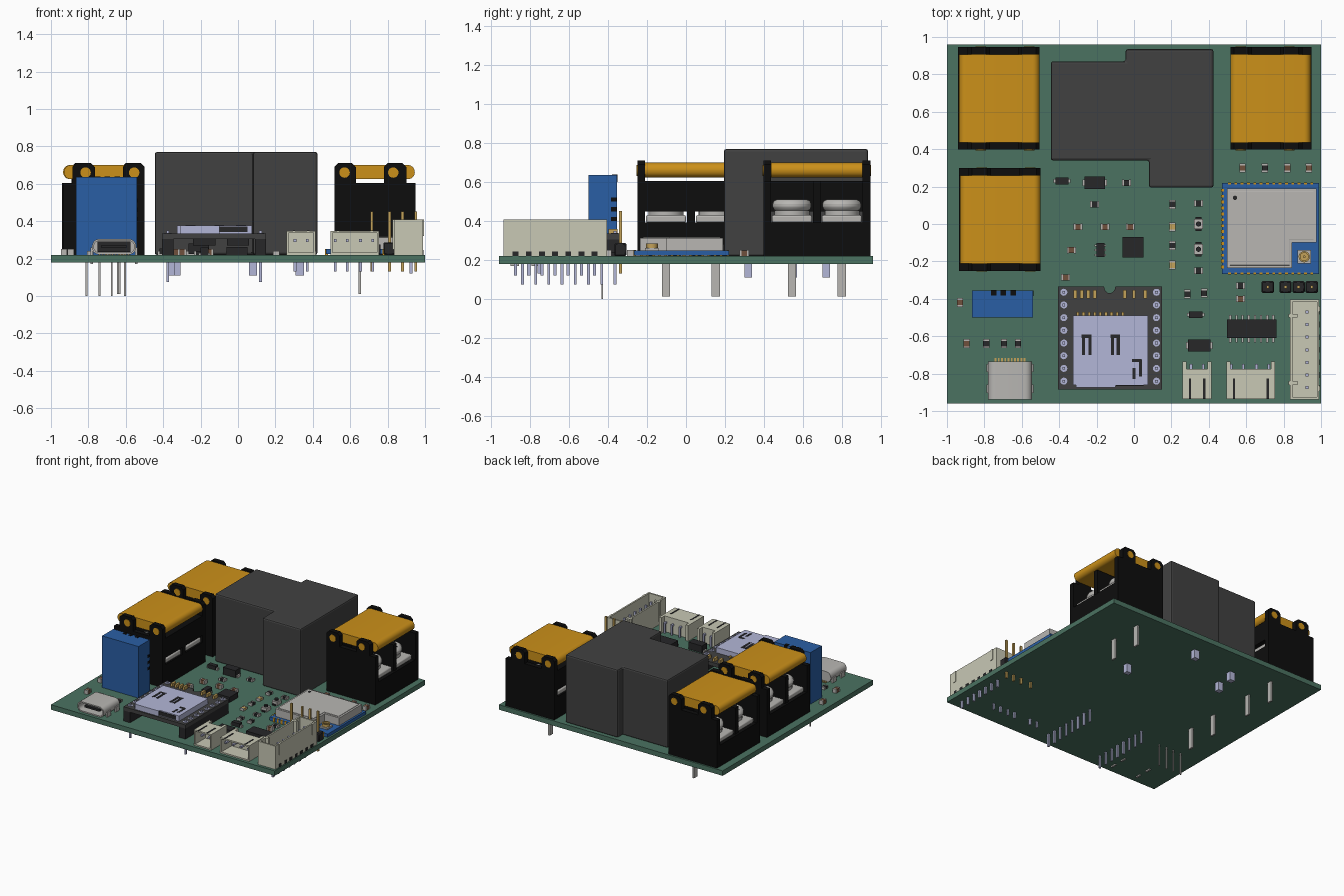
import bpy, bmesh, math

if "Cube" in bpy.data.objects:
    bpy.data.objects.remove(bpy.data.objects["Cube"])

def mat(name, r, g, b):
    m = bpy.data.materials.new(name)
    m.diffuse_color = (r, g, b, 1)
    m.use_nodes = True
    m.node_tree.nodes["Principled BSDF"].inputs["Base Color"].default_value = m.diffuse_color
    return m

GREEN = mat("green", .07, .17, .12)
BLACK = mat("black", .004, .004, .004)
CHIP = mat("chip", .02, .02, .022)
DARK = mat("dark_grey", .053, .053, .053)
ORANGE = mat("orange", .60, .28, .01)
BLUE = mat("blue", .023, .114, .376)
BEIGE = mat("beige", .58, .58, .46)
SILVER = mat("silver", .48, .47, .45)
LAV = mat("pale_metal", .45, .47, .68)
GOLD = mat("gold", .55, .36, .10)
BROWN = mat("brown", .16, .08, .045)
TOP, BOT = .22, .18          # board faces
smooth = []

def finish(name, bm, m, bevel=0, seg=2, soft=False):
    bmesh.ops.recalc_face_normals(bm, faces=bm.faces)
    me = bpy.data.meshes.new(name)
    bm.to_mesh(me)
    bm.free()
    ob = bpy.data.objects.new(name, me)
    bpy.context.collection.objects.link(ob)
    me.materials.append(m)
    if bevel:
        b = ob.modifiers.new("Bevel", 'BEVEL')
        b.width, b.segments = bevel, seg
    if soft:
        smooth.append(ob)
    return ob

def boxes(name, items, m, bevel=0, seg=2):
    bm = bmesh.new()
    for x0, x1, y0, y1, z0, z1 in items:
        vs = bmesh.ops.create_cube(bm, size=1)["verts"]
        for v in vs:
            v.co = ((x0 + x1) / 2 + v.co.x * abs(x1 - x0),
                    (y0 + y1) / 2 + v.co.y * abs(y1 - y0),
                    (z0 + z1) / 2 + v.co.z * abs(z1 - z0))
    return finish(name, bm, m, bevel, seg, bevel > 0)

def cb(x, y, sx, sy, z0, z1):
    return (x - sx / 2, x + sx / 2, y - sy / 2, y + sy / 2, z0, z1)

def prism(name, pts, a, b, m, axis='z', wall=0, depth=0, bevel=0, soft=False):
    """Extrude a profile from a to b; wall/depth hollow out the end at b."""
    bm = bmesh.new()
    at = lambda p, h: (p[0], p[1], h) if axis == 'z' else (p[0], h, p[1])
    f = bm.faces.new([bm.verts.new(at(p, a)) for p in pts])
    ext = bmesh.ops.extrude_face_region(bm, geom=[f])["geom"]
    end = [g for g in ext if isinstance(g, bmesh.types.BMFace)][0]
    k = 2 if axis == 'z' else 1
    for v in end.verts:
        v.co[k] = b
    bmesh.ops.recalc_face_normals(bm, faces=bm.faces)
    if wall:
        bmesh.ops.inset_individual(bm, faces=[end], thickness=wall)
        inner = bmesh.ops.extrude_discrete_faces(bm, faces=[end])["faces"][0]
        for v in inner.verts:
            v.co[k] -= math.copysign(depth, b - a)
    return finish(name, bm, m, bevel, 2, soft)

def rect(x0, x1, y0, y1):
    return [(x0, y0), (x1, y0), (x1, y1), (x0, y1)]

def disc(cx, cy, r, n=20):
    return [(cx + r * math.cos(2 * math.pi * i / n), cy + r * math.sin(2 * math.pi * i / n)) for i in range(n)]

def rrect(x0, x1, y0, y1, r, n=6):
    out = []
    for cx, cy, a0 in ((x1 - r, y1 - r, 0), (x0 + r, y1 - r, 90), (x0 + r, y0 + r, 180), (x1 - r, y0 + r, 270)):
        for i in range(n + 1):
            t = math.radians(a0 + 90 * i / n)
            out.append((cx + r * math.cos(t), cy + r * math.sin(t)))
    return out

def line(a, b, n):
    return [a + (b - a) * i / (n - 1) for i in range(n)]

# Board and relay
boxes("circuit_board", [(-1, 1, -.96, .96, BOT, TOP)], GREEN)
prism("relay_case", [(-.445, .87), (-.045, .87), (-.045, .935), (.425, .935), (.425, .195),
                     (.08, .195), (.08, .34), (-.445, .34)], TOP, .77, DARK, bevel=.012)
boxes("relay_pins", [cb(x, y, .045, .04, .11, BOT) for x, y in ((.33, .32), (.08, .8), (-.33, .72), (-.36, .55))], LAV)

# Screw terminal blocks: xi is the inner edge, s the direction of the wire side
def terminal(name, xi, s, yc):
    X = lambda u: xi + s * u
    prof = [(0, TOP), (.435, TOP), (.435, .605), (.385, .605), (.385, .69), (.365, .71), (.285, .71),
            (.265, .69), (.265, .605), (.115, .605), (.115, .69), (.095, .71), (.02, .71), (0, .69)]
    for side in (-1, 1):
        prism(name + "_end_wall", [(X(u), z) for u, z in prof], yc + side * .235, yc + side * .275, BLACK, 'y')
        for u in (.055, .315):
            prism(name + "_lid_peg", disc(X(u), .66, .028), yc + side * .23, yc + side * .278, ORANGE, 'y', soft=True)
    boxes(name + "_body", [(X(0), X(.435), yc - .25, yc + .25, TOP, .392),
                           (X(0), X(.05), yc - .25, yc + .25, .448, .605),
                           (X(0), X(.42), yc - .02, yc + .02, .38, .605)], BLACK)
    prism(name + "_lid", rrect(*sorted((X(0), X(.43))), .625, .70, .036), yc - .235, yc + .235, ORANGE, 'y', soft=True)
    for y in (yc - .128, yc + .128):
        boxes(name + "_clamp", [cb(X(.21), y, .40, .205, .392, .43)], SILVER, .008)
        prism(name + "_washer", disc(X(.27), y, .09), .43, .455, SILVER, soft=True)
        prism(name + "_screw", disc(X(.27), y, .10, 28), .452, .51, SILVER, bevel=.022, soft=True)
        boxes(name + "_screw_slot", [cb(X(.27), y, .15, .022, .5, .512), cb(X(.27), y, .022, .15, .5, .512)], CHIP)
        boxes(name + "_pin", [cb(X(.135), y, .014, .042, .012, BOT)], SILVER)

terminal("terminal_back_left", -.505, -1, .672)
terminal("terminal_mid_left", -.5, -1, .025)
terminal("terminal_back_right", .515, 1, .672)

# Blue upright module
boxes("blue_module", [(-.865, -.54, -.5, -.355, TOP, .637)], BLUE)
boxes("blue_module_notches", [cb(x, -.367, .03, .028, .60, .639) for x in (-.75, -.70, -.645)] +
      [cb(-.541, -.37, .006, .03, z, z + .022) for z in (.40, .45, .50)], BLACK)
boxes("blue_module_pins", [cb(x, -.43, .01, .01, 0, BOT) for x in (-.81, -.74, -.675, -.605)], SILVER)

# Card reader module on two sockets
boxes("reader_sockets", [cb(x, -.61, .06, .55, TOP, .305) for x in (-.375, .12)], CHIP)
notch = [(-.13 + .03 * math.cos(t), -.335 - .035 * math.sin(t)) for t in line(0, math.pi, 9)]
prism("reader_board", [(-.405, -.885), (.15, -.885), (.15, -.335)] + notch + [(-.405, -.335)], .305, .335, DARK)
rows = line(-.365, -.84, 8)
for x in (-.375, .12):
    for y in rows:
        prism("reader_pad", disc(x, y, .019, 12), .33, .338, LAV)
boxes("reader_pins", [cb(x, y, .014, .014, .075, .35) for x in (-.375, .12) for y in rows], LAV)
boxes("card_slot", [(-.325, .075, -.86, -.49, .335, .378), (-.31, -.1, -.875, -.86, .335, .378)], LAV)
boxes("card_slot_cutouts", [cb(x, -.645, .018, .11, .376, .380) for x in (-.27, -.235, -.115, -.085)] +
      [cb(x, -.60, .05, .018, .376, .380) for x in (-.255, -.10)] +
      [cb(.015, -.73, .05, .018, .376, .380), cb(.035, -.77, .016, .09, .376, .380),
       cb(.0, -.80, .016, .06, .376, .380)], CHIP)
boxes("card_slot_mouth", [(-.30, .05, -.865, -.861, .342, .372)], CHIP)
boxes("reader_contacts", [cb(x, -.482, .014, .024, .335, .345) for x in line(-.30, -.06, 9)], GOLD)
boxes("reader_parts", [cb(x, -.375, .018, .045, .335, .36) for x in (-.315, -.28, -.245, -.21, -.05, .0, .06)], GOLD)
boxes("reader_chips", [cb(-.18, -.6, .12, .16, .27, .305), cb(0, -.65, .12, .12, .27, .305)], CHIP)

# Wireless module with metal can
boxes("radio_board", [(.47, .99, -.268, .22, .224, .25)], BLUE)
prism("radio_can", [(.498, .19), (.975, .19), (.975, -.1), (.845, -.1), (.845, -.235), (.498, -.235)], .25, .312, SILVER)
prism("radio_can_lid", [(.512, .176), (.961, .176), (.961, -.086), (.831, -.086), (.831, -.221), (.512, -.221)],
      .312, .317, SILVER, bevel=.002)
prism("radio_can_dot", disc(.54, .14, .012, 12), .31, .319, CHIP)
boxes("antenna_base", [cb(.91, -.175, .07, .07, .25, .262)], SILVER)
prism("antenna_socket", disc(.91, -.175, .03), .26, .285, GOLD, wall=.009, depth=.018, soft=True)
prism("antenna_pin", disc(.91, -.175, .007, 10), .26, .28, GOLD)
boxes("radio_pads", [cb(.472, y, .016, .015, TOP, .252) for y in line(.18, -.23, 14)] +
      [cb(x, y, .015, .012, TOP, .252) for x in line(.51, .95, 14) for y in (.216, -.264)], ORANGE)

# Pin header
hx = (.715, .81, .88, .95)
boxes("header_base", [cb(x, -.337, .066, .062, TOP, .287) for x in hx], CHIP, .006, 1)
boxes("header_pins", [cb(x, -.337, .015, .015, .13, .452) for x in hx], GOLD)

# Upright connector
prism("tall_connector", rect(.835, .99, -.938, -.405), TOP, .408, BEIGE, wall=.018, depth=.15)
boxes("tall_connector_ribs", [cb(.992, y, .006, .026, .32, .408) for y in (-.88, -.455)] +
      [cb(.85, y, .05, .02, .25, .408) for y in (-.85, -.49)], BEIGE)
ty = line(-.47, -.875, 7)
boxes("tall_connector_feet", [cb(.989, y, .008, .03, TOP, .245) for y in ty], CHIP)
boxes("tall_connector_pins", [cb(.925, y, .016, .016, .12, .37) for y in ty], LAV)

# Side-entry connectors
def side_connector(name, x0, x1, pins):
    prism(name + "_shell", rect(x0, x1, TOP, .347), -.775, -.935, BEIGE, 'y', wall=.016, depth=.13)
    boxes(name + "_posts", [(x0, x0 + .022, -.78, -.735, TOP, .347), (x1 - .022, x1, -.78, -.735, TOP, .347)], BEIGE)
    boxes(name + "_slots", [cb(x, -.88, .012, .11, .343, .349) for x in (x0 + .04, x1 - .04)], CHIP)
    boxes(name + "_pins", [cb(x, -.83, .014, .15, .29, .304) for x in pins] +
          [cb(x, -.755, .014, .014, .13, .304) for x in pins], LAV)

side_connector("small_connector", .26, .415, (.305, .37))
side_connector("wide_connector", .495, .755, (.52, .585, .655, .72))

# USB socket
prism("usb_shell", rrect(-.78, -.545, .222, .305, .038), -.735, -.937, SILVER, 'y', wall=.01, depth=.16, soft=True)
boxes("usb_tongue", [(-.73, -.595, -.92, -.78, .256, .272)], CHIP)
boxes("usb_mouth", [(-.75, -.575, -.80, -.775, .236, .292)], CHIP)
boxes("usb_legs", [cb(x, y, .014, .045, .17, .26) for x in (-.782, -.543) for y in (-.77, -.88)], SILVER)
boxes("usb_contacts", [cb(x, -.728, .01, .022, TOP, .228) for x in line(-.74, -.585, 10)], GOLD)

# Small two-ended parts, lying along x or y
def passives(name, spots, m, along, h=.252):
    a, b = (.046, .034) if along == 'x' else (.034, .046)
    boxes(name, [cb(x, y, a * .96, b * .96, TOP, h - .002) for x, y in spots], m)
    ends = []
    for x, y in spots:
        for s in (-1, 1):
            ends.append(cb(x + s * .019, y, .01, b, TOP, h) if along == 'x' else cb(x, y + s * .019, a, .01, TOP, h))
    boxes(name + "_ends", ends, SILVER)

passives("capacitor_x", [(-.335, -.14), (-.3, -.015), (-.155, -.015), (-.02, -.015), (-.365, -.285), (.57, -.4)], BROWN, 'x')
passives("capacitor_y", [(.58, .3), (.82, .3), (.935, .3), (-.93, -.42), (-.895, -.64)], BROWN, 'y')
passives("resistor_x", [(-.21, .105), (-.04, .22), (.345, .11), (.345, -.25), (.57, -.33)], CHIP, 'x', .24)
passives("resistor_y", [(.205, .105), (.205, -.115), (.285, -.375), (.375, -.37), (.70, .3),
                        (-.79, -.64), (-.695, -.64), (-.62, -.64)], CHIP, 'y', .24)
passives("indicator", [(.205, -.015), (.205, -.22)], GOLD, 'y', .24)

# Diodes, chips and push buttons
dio = [(-.385, .23, .07, .035, .255), (.33, -.485, .07, .035, .255), (-.21, .22, .11, .066, .282), (.35, -.65, .12, .066, .282)]
boxes("diodes", [cb(x, y, a, b, TOP + .005, h) for x, y, a, b, h in dio], CHIP)
boxes("diode_leads", [cb(x, y, a + .022, b * .55, TOP, .24) for x, y, a, b, h in dio], SILVER)
boxes("square_chip", [cb(-.005, -.125, .112, .11, TOP, .262)], CHIP)
boxes("small_chip", [cb(-.18, -.14, .042, .075, TOP, .26)], CHIP)
boxes("small_chip_legs", [cb(-.18, -.14 + d, .062, .01, TOP, .23) for d in (-.025, 0, .025)], SILVER)
boxes("long_chip", [cb(.63, -.56, .265, .098, .228, .275)], CHIP)
boxes("long_chip_legs", [cb(x, -.56, .012, .145, TOP, .235) for x in line(.515, .745, 8)], SILVER)
for y in (0, -.135):
    boxes("button_base", [cb(.345, y, .046, .056, TOP, .25)], SILVER)
    boxes("button_legs", [cb(.345, y, .03, .076, TOP, .23)], CHIP)
    prism("button_cap", disc(.345, y, .014, 14), .25, .265, CHIP)

# Smooth only the rounded parts
bpy.ops.object.select_all(action='DESELECT')
for ob in smooth:
    ob.select_set(True)
bpy.context.view_layer.objects.active = smooth[0]
bpy.ops.object.shade_smooth_by_angle()
